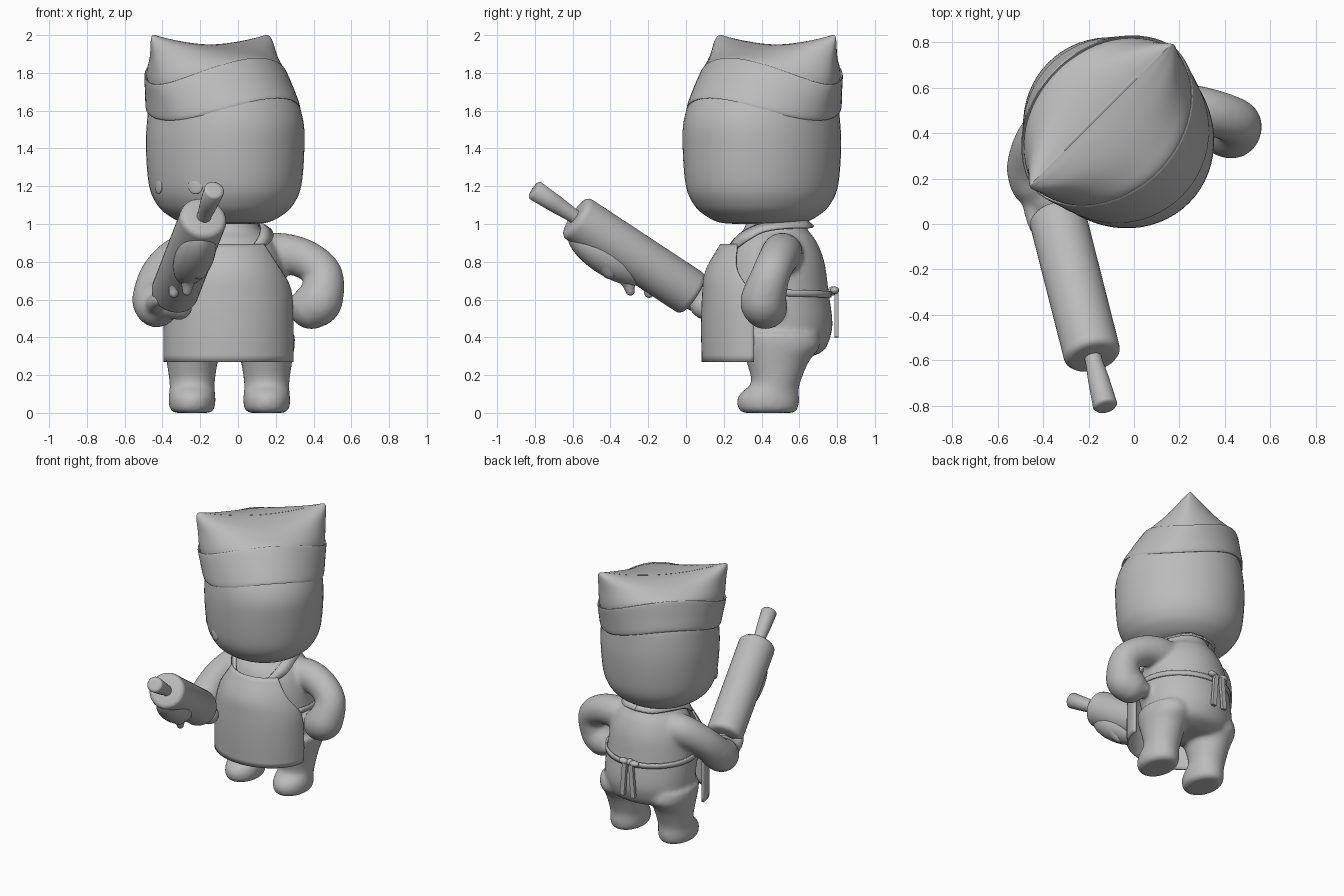
import bpy, bmesh, math
from mathutils import Vector, Matrix

if "Cube" in bpy.data.objects:
    bpy.data.objects.remove(bpy.data.objects["Cube"])

clay = bpy.data.materials.new("grey_clay")
clay.use_nodes = True
clay.diffuse_color = (0.5, 0.5, 0.5, 1)
clay.node_tree.nodes["Principled BSDF"].inputs["Base Color"].default_value = (0.5, 0.5, 0.5, 1)


def from_bmesh(name, bm, angle=50):
    bmesh.ops.recalc_face_normals(bm, faces=bm.faces)
    mesh = bpy.data.meshes.new(name)
    bm.to_mesh(mesh)
    bm.free()
    mesh.materials.append(clay)
    obj = bpy.data.objects.new(name, mesh)
    bpy.context.collection.objects.link(obj)
    bpy.ops.object.select_all(action='DESELECT')
    obj.select_set(True)
    bpy.context.view_layer.objects.active = obj
    bpy.ops.object.shade_smooth_by_angle(angle=math.radians(angle))
    return obj


def catmull(rows, steps):
    """Smoothly interpolated copies of a list of number rows."""
    v = [Vector(r) for r in rows]
    v = [v[0] * 2 - v[1]] + v + [v[-1] * 2 - v[-2]]
    out = []
    for a, b, c, d in zip(v, v[1:], v[2:], v[3:]):
        for i in range(steps):
            t = i / steps
            out.append((b * 2 + (c - a) * t + (a * 2 - b * 5 + c * 4 - d) * t * t
                        + (b * 3 - a - c * 3 + d) * t ** 3) / 2)
    return out + [v[-2]]


def skin_rings(name, rings, caps=True, closed=True, angle=50):
    bm = bmesh.new()
    loops = [[bm.verts.new(p) for p in ring] for ring in rings]
    n = len(loops[0])
    for lo, hi in zip(loops, loops[1:]):
        for i in range(n if closed else n - 1):
            j = (i + 1) % n
            bm.faces.new((lo[i], lo[j], hi[j], hi[i]))
    if caps:
        bm.faces.new(loops[0])
        bm.faces.new(loops[-1])
    return from_bmesh(name, bm, angle)


def cloth(name, rings, thickness):
    """Open sheet given a thickness."""
    obj = skin_rings(name, rings, caps=False, closed=False)
    thick = obj.modifiers.new("thickness", 'SOLIDIFY')
    thick.thickness, thick.offset = thickness, 0


def turned(rows, x=0, n=40, steps=4):
    """Rings from rows of z, centre y, half width, half depth."""
    return [[(x + rx * math.cos(2 * math.pi * i / n), cy + ry * math.sin(2 * math.pi * i / n), z)
             for i in range(n)] for z, cy, rx, ry in catmull(rows, steps)]


def tube(name, rows, n=20, steps=6):
    """Round-ended tube along rows of x, y, z, radius."""
    pts = catmull(rows, steps)
    pos = [Vector(p[:3]) for p in pts]
    rad = [p[3] for p in pts]
    for end, nxt in ((0, 1), (-1, -2)):
        d = (pos[end] - pos[nxt]).normalized()
        r, base = rad[end], pos[end].copy()
        for a in (0.4, 0.8, 1.2, 1.5):
            k = 0 if end == 0 else len(pos)
            pos.insert(k, base + d * r * math.sin(a))
            rad.insert(k, r * math.cos(a))
    rings, side = [], None
    for i, p in enumerate(pos):
        d = (pos[min(i + 1, len(pos) - 1)] - pos[max(i - 1, 0)]).normalized()
        side = d.orthogonal() if side is None else side - d * side.dot(d)
        side.normalize()
        up = d.cross(side)
        rings.append([p + (side * math.cos(t) + up * math.sin(t)) * rad[i]
                      for t in (2 * math.pi * k / n for k in range(n))])
    return skin_rings(name, rings)


def ball(name, centre, size, axis=(0, 0, 1)):
    bm = bmesh.new()
    turn = Vector((0, 0, 1)).rotation_difference(Vector(axis)).to_matrix().to_4x4()
    bmesh.ops.create_uvsphere(bm, u_segments=24, v_segments=16, radius=1,
                              matrix=Matrix.Translation(centre) @ turn @ Matrix.Diagonal((*size, 1)))
    from_bmesh(name, bm)


# Body: torso, legs, arms and hands merged into one soft skin
MID = -0.05
parts = [skin_rings("torso", turned([
    (.29, .53, .2, .11), (.33, .52, .28, .21), (.42, .495, .315, .275), (.5, .49, .32, .285),
    (.63, .465, .315, .292), (.8, .465, .285, .268), (.91, .465, .235, .225),
    (.97, .475, .17, .17), (1.06, .47, .14, .14)], MID))]
for x in (-.243, .152):
    parts.append(skin_rings("leg", turned([
        (0, .435, .095, .135), (.02, .435, .118, .158), (.07, .435, .125, .165),
        (.11, .445, .121, .152), (.16, .475, .12, .13), (.27, .485, .135, .165),
        (.35, .5, .148, .21), (.42, .49, .15, .21)], x)))
parts.append(tube("left_arm", [(.08, .5, .83, .1), (.2, .51, .845, .11), (.34, .49, .82, .105),
                               (.45, .45, .735, .103), (.435, .41, .6, .122), (.39, .42, .56, .12)]))
parts.append(tube("left_fist", [(.38, .42, .56, .1), (.33, .47, .54, .06)]))
parts.append(tube("right_arm", [(-.18, .5, .83, .1), (-.3, .48, .83, .11), (-.41, .38, .735, .105),
                                (-.445, .26, .61, .115), (-.43, .19, .57, .12)]))
parts.append(tube("right_fist", [(-.42, .17, .565, .1), (-.37, .1, .58, .085), (-.31, .1, .56, .07)]))
parts.append(tube("right_thumb", [(-.43, .12, .57, .07), (-.435, .03, .585, .045), (-.42, -.03, .6, .035)]))
bpy.ops.object.select_all(action='DESELECT')
for p in parts:
    p.select_set(True)
body = parts[0]
bpy.context.view_layer.objects.active = body
bpy.ops.object.join()
body.name = "body"
remesh = body.modifiers.new("merge", 'REMESH')
remesh.mode, remesh.voxel_size, remesh.use_smooth_shade = 'VOXEL', 0.013, True
soften = body.modifiers.new("soften", 'SMOOTH')
soften.factor, soften.iterations = 0.5, 14

# Head and hat share a frame turned toward the model's right
HEAD = Matrix.Translation((-.068, .402, 0)) @ Matrix.Rotation(math.radians(45), 4, 'Z')


def head_rings(rows, n=64, steps=5):
    """Rows of z at the sides, rise at the ends, half length, half width, shift, pinch."""
    rings = []
    for z, rise, a, b, shift, pinch in catmull(rows, steps):
        ring = []
        for i in range(n):
            t = 2 * math.pi * i / n
            c, s = math.cos(t), math.sin(t)
            ring.append(HEAD @ Vector((a * c, shift + b * s * abs(s) ** max(pinch, 0),
                                       z + rise * c * c)))
        rings.append(ring)
    return rings


skin_rings("head", head_rings([
    (1.0, 0, .14, .15, 0, 0), (1.01, 0, .22, .24, 0, 0), (1.045, 0, .29, .31, 0, 0),
    (1.1, 0, .345, .372, 0, 0), (1.2, 0, .385, .42, 0, 0), (1.4, 0, .402, .437, 0, 0),
    (1.55, 0, .396, .43, 0, 0), (1.68, 0, .375, .385, .02, 0), (1.76, 0, .3, .3, .04, 0)]))
skin_rings("hat_band", head_rings([
    (1.675, -.11, .385, .38, .015, 0), (1.672, -.12, .408, .41, .015, 0),
    (1.77, -.13, .425, .372, .04, .05), (1.872, -.14, .44, .325, .07, .12),
    (1.872, -.14, .428, .312, .07, .12)]), caps=False)
skin_rings("hat_crown", head_rings([
    (1.8, -.12, .41, .33, .055, .08), (1.87, -.11, .43, .312, .07, .13),
    (1.905, -.03, .438, .24, .085, .25), (1.932, .035, .446, .155, .1, .3),
    (1.947, .051, .436, .07, .11, .35), (1.951, .049, .41, .001, .112, .4)]), caps=False, angle=80)

# Eyes, nearly flush with the face
for turn in (-21, 21):
    d = Matrix.Rotation(math.radians(225 + turn), 3, 'Z') @ Vector((1, 0, 0))
    ball("eye", Vector((-.068, .402, 1.2)) + d * .386, (.042, .042, .009), d)

# Apron: rows of z, centre y, half width, half depth, wrap angle
cloth("apron", [[(MID + rx * math.sin(t), cy - ry * math.cos(t), z)
                 for t in (math.radians(wrap * k / 20) for k in range(-20, 21))]
                for z, cy, rx, ry, wrap in catmull([
                    (.27, .36, .338, .27, 90), (.45, .36, .337, .273, 90), (.62, .37, .332, .278, 85),
                    (.75, .42, .312, .311, 62), (.89, .445, .25, .258, 48)], 5)], .014)

# Flat neck strap: inner and outer edge of each half
for s in (-1, 1):
    cloth("neck_strap", [[(MID + s * (p[k] - MID * (k == 9)), p[k + 1], p[k + 2]) for k in (0, 3)]
                         for p in catmull([
                             (.125, .225, .875, .19, .27, .875), (.165, .285, .945, .23, .335, .92),
                             (.17, .38, .995, .228, .41, .96), (.15, .5, 1.015, .2, .52, .978),
                             (.09, .61, 1.018, .12, .643, .982), (0, .635, 1.018, 0, .675, .985)], 5)],
          .014)

# Waist tie
cloth("waist_tie", [[(MID + .322 * math.sin(t), .465 - .298 * math.cos(t), z + .01 * math.cos(t))
                     for t in (math.radians(70 + 220 * k / 40) for k in range(41))]
                    for z in (.62, .655)], .012)

# Bow with loops and hanging tails
BOW = Vector((-.08, .775, .645))
ball("bow_knot", BOW, (.022, .025, .024))
for s in (-1, 1):
    ball("bow_loop", BOW + Vector((s * .045, .012, .004)), (.036, .024, .02))
    bm = bmesh.new()
    bmesh.ops.create_cube(bm, size=1, matrix=Matrix.Translation(BOW + Vector((s * .035, .022, -.125)))
                          @ Matrix.Rotation(-s * .08, 4, 'Y') @ Matrix.Diagonal((.034, .022, .24, 1)))
    from_bmesh("bow_tail", bm)

# Rolling pin: lathe profile of distance along the axis and radius
FRONT, REAR = Vector((-.18, -.59, 1.04)), Vector((-.34, .04, .625))
AXIS = (REAR - FRONT).normalized()
LEN = (REAR - FRONT).length
spin = Vector((0, 0, 1)).rotation_difference(AXIS)
edge = [(0, .095), (.005, .112), (.018, .123), (.035, .126)]
profile = [(-.266, .03), (-.264, .046), (-.255, .054), (-.12, .047), (-.02, .038), (0, .038)] + edge
profile += [(LEN - d, r) for d, r in reversed(edge)] + [(LEN, .038), (LEN + .08, .04)]
skin_rings("rolling_pin", [[FRONT + spin @ Vector((r * math.cos(t), r * math.sin(t), d))
                            for t in (2 * math.pi * k / 40 for k in range(40))]
                           for d, r in profile], angle=50)

# Dough clinging to the underside, with drips
ball("dough", (-.23, -.42, .83), (.105, .1, .245), AXIS)
ball("dough_lump", (-.205, -.5, .875), (.08, .075, .13), AXIS)
for path in ([(-.25, -.35, .78, .07), (-.265, -.31, .7, .04), (-.27, -.295, .645, .024)],
             [(-.31, -.22, .75, .06), (-.335, -.2, .67, .032), (-.34, -.195, .635, .026)],
             [(-.2, -.42, .81, .07), (-.21, -.4, .755, .05), (-.22, -.38, .74, .035)]):
    tube("dough_drip", path, n=14)
